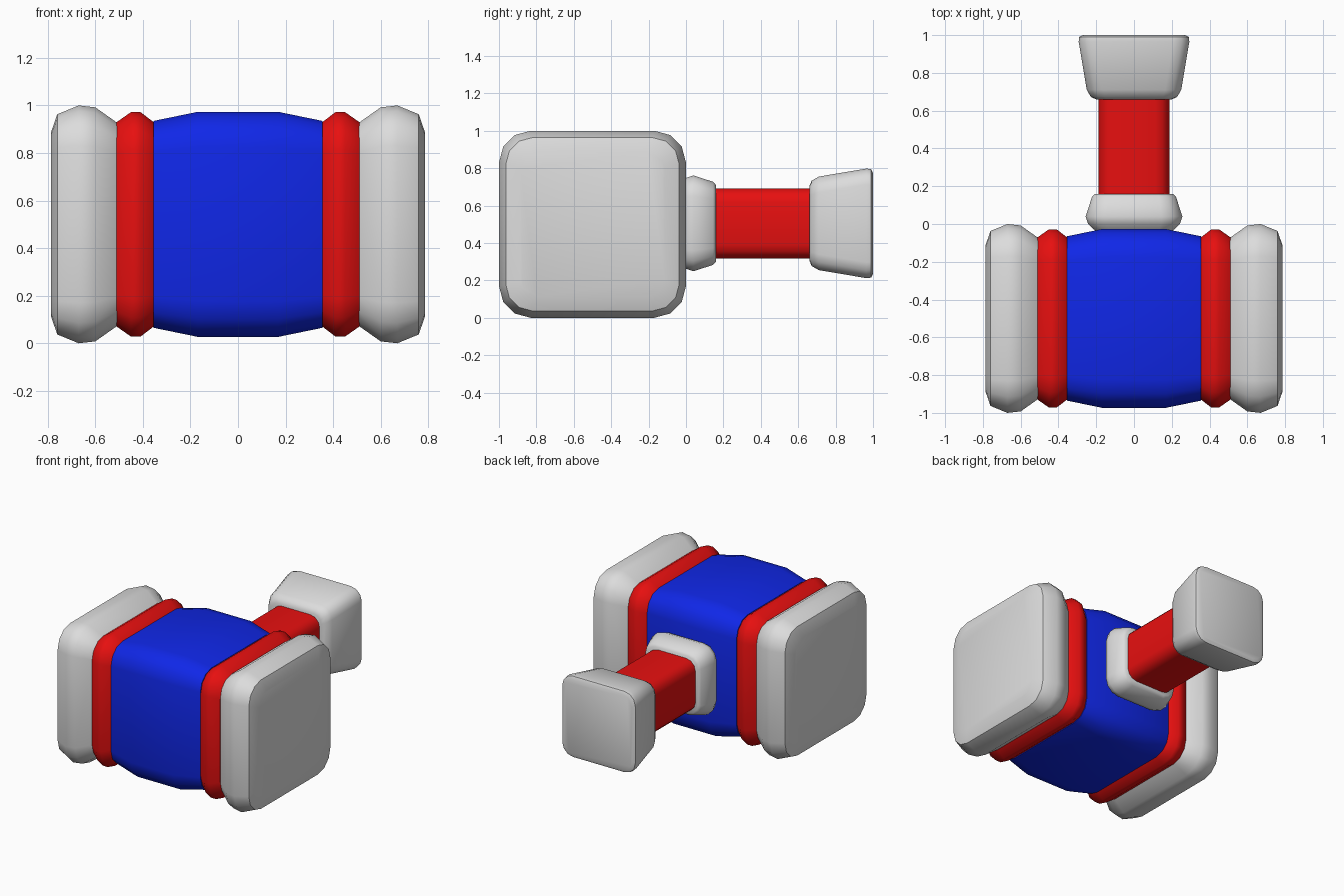
import bpy, bmesh, math
from mathutils import Vector

if "Cube" in bpy.data.objects:
    bpy.data.objects.remove(bpy.data.objects["Cube"])


def material(name, rgb):
    m = bpy.data.materials.new(name)
    m.diffuse_color = (*rgb, 1)
    m.use_nodes = True
    m.node_tree.nodes["Principled BSDF"].inputs["Base Color"].default_value = m.diffuse_color
    return m


white = material("light_grey", (0.72, 0.72, 0.72))
red = material("red", (0.8, 0.005, 0.005))
blue = material("blue", (0.005, 0.02, 0.8))


def rounded_square(half, radius, segs=3):
    """Outline of a square with rounded corners, counter-clockwise."""
    c, pts = half - radius, []
    for k, (sx, sy) in enumerate(((1, 1), (-1, 1), (-1, -1), (1, -1))):
        for i in range(segs + 1):
            a = math.pi / 2 * (k + i / segs)
            pts.append((sx * c + radius * math.cos(a), sy * c + radius * math.sin(a)))
    return pts


def loft(name, stations, place, mat):
    """Skin rounded squares given as (distance, half width, corner radius)."""
    bm = bmesh.new()
    rings = [[bm.verts.new(place(t, u, v)) for u, v in rounded_square(h, r)]
             for t, h, r in stations]
    n = len(rings[0])
    for a, b in zip(rings, rings[1:]):
        for i in range(n):
            j = (i + 1) % n
            bm.faces.new((a[i], a[j], b[j], b[i]))
    bm.faces.new(rings[0][::-1])
    bm.faces.new(rings[-1])
    bmesh.ops.recalc_face_normals(bm, faces=bm.faces)
    me = bpy.data.meshes.new(name)
    bm.to_mesh(me)
    bm.free()
    me.materials.append(mat)
    ob = bpy.data.objects.new(name, me)
    bpy.context.collection.objects.link(ob)
    bpy.ops.object.select_all(action='DESELECT')
    ob.select_set(True)
    bpy.context.view_layer.objects.active = ob
    bpy.ops.object.shade_smooth_by_angle(angle=math.radians(40))
    return ob


def across(side):
    return lambda t, u, v: Vector((side * t, u - 0.5, v + 0.5))


def along(t, u, v):
    return Vector((u, t, v + 0.505))


# Hammer head: barrel, then a band and a striking cap on each side
loft("head_barrel", [(-0.355, 0.435, 0.13), (-0.17, 0.473, 0.15),
                     (0.17, 0.473, 0.15), (0.355, 0.435, 0.13)], across(1), blue)
for side, label in ((-1, "left"), (1, "right")):
    loft(label + "_band", [(0.355, 0.43, 0.13), (0.41, 0.472, 0.16), (0.45, 0.472, 0.16),
                           (0.51, 0.43, 0.13)], across(side), red)
    loft(label + "_cap", [(0.505, 0.425, 0.12), (0.60, 0.492, 0.165), (0.67, 0.5, 0.17),
                          (0.76, 0.463, 0.14), (0.787, 0.385, 0.09)], across(side), white)

# Handle: collar, grip and flared pommel
loft("handle_collar", [(-0.04, 0.2, 0.07), (0.0, 0.243, 0.1), (0.04, 0.256, 0.11),
                       (0.145, 0.222, 0.09), (0.16, 0.205, 0.08)], along, white)
loft("handle_grip", [(0.12, 0.187, 0.075), (0.70, 0.187, 0.075)], along, red)
loft("handle_pommel", [(0.66, 0.2, 0.06), (0.672, 0.228, 0.075), (0.71, 0.25, 0.085),
                       (0.965, 0.293, 0.085), (0.99, 0.29, 0.085), (1.0, 0.27, 0.075)],
     along, white)
